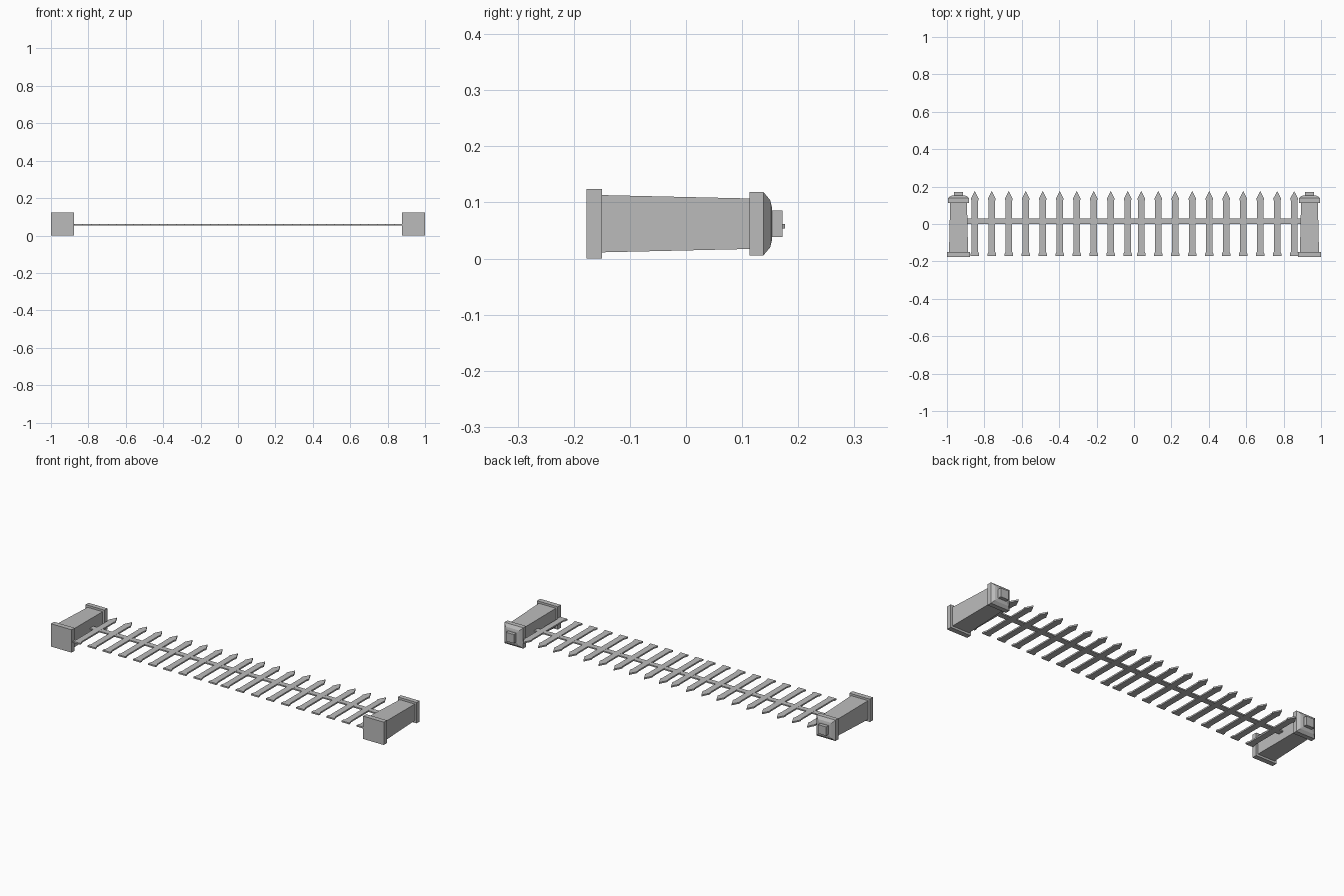
import bpy, bmesh

cube = bpy.data.objects.get("Cube")
if cube:
    bpy.data.objects.remove(cube)

grey = bpy.data.materials.new("stone_grey")
grey.use_nodes = True
colour = (0.5, 0.5, 0.5, 1)
grey.diffuse_color = colour
grey.node_tree.nodes["Principled BSDF"].inputs["Base Color"].default_value = colour


def add_object(name, bm):
    bmesh.ops.recalc_face_normals(bm, faces=bm.faces)
    mesh = bpy.data.meshes.new(name)
    bm.to_mesh(mesh)
    bm.free()
    mesh.materials.append(grey)
    obj = bpy.data.objects.new(name, mesh)
    bpy.context.collection.objects.link(obj)
    return obj


def square_loft(name, cx, cz, profile):
    """Square rings of (y, half width) joined along y and capped."""
    bm = bmesh.new()
    rings = [[bm.verts.new((cx + sx * r, y, cz + sz * r))
              for sx, sz in ((-1, -1), (1, -1), (1, 1), (-1, 1))]
             for y, r in profile]
    for a, b in zip(rings, rings[1:]):
        for i in range(4):
            j = (i + 1) % 4
            bm.faces.new((a[i], a[j], b[j], b[i]))
    bm.faces.new(rings[0])
    bm.faces.new(rings[-1])
    return add_object(name, bm)


def flat_plate(name, outline, z0, z1):
    """Extrude an outline in the ground plane from z0 up to z1."""
    bm = bmesh.new()
    face = bm.faces.new([bm.verts.new((x, y, z0)) for x, y in outline])
    top = bmesh.ops.extrude_face_region(bm, geom=[face])["geom"]
    verts = [v for v in top if isinstance(v, bmesh.types.BMVert)]
    bmesh.ops.translate(bm, verts=verts, vec=(0, 0, z1 - z0))
    return add_object(name, bm)


# End posts: plinth, tapered shaft, chamfered cap and top block
POST = {
    "plinth": [(-0.177, 0.062), (-0.15, 0.062)],
    "shaft": [(-0.15, 0.051), (0.113, 0.045)],
    "cap": [(0.113, 0.0565), (0.138, 0.0565), (0.15, 0.042), (0.153, 0.03)],
    "top_block": [(0.153, 0.024), (0.172, 0.024)],
}
for side, sign in (("left", 1), ("right", -1)):
    for part, profile in POST.items():
        square_loft(f"{side}_post_{part}", sign * 0.938, 0.062, profile)

# Long rail between the posts
flat_plate("rail", [(-0.895, 0), (0.895, 0), (0.895, 0.03), (-0.895, 0.03)], 0.054, 0.061)

# Pointed pickets in two groups of ten
half = [(0.023, -0.172), (0.022, -0.158), (0.017, -0.148),
        (0.017, 0.122), (0.021, 0.135), (0.0, 0.176)]
picket = half + [(-x, y) for x, y in reversed(half[:-1])]
for group, start in (("right", -0.851), ("left", 0.039)):
    for i in range(10):
        cx = start + i * 0.0908
        flat_plate(f"{group}_picket_{i + 1}", [(cx + x, y) for x, y in picket], 0.0535, 0.0615)
